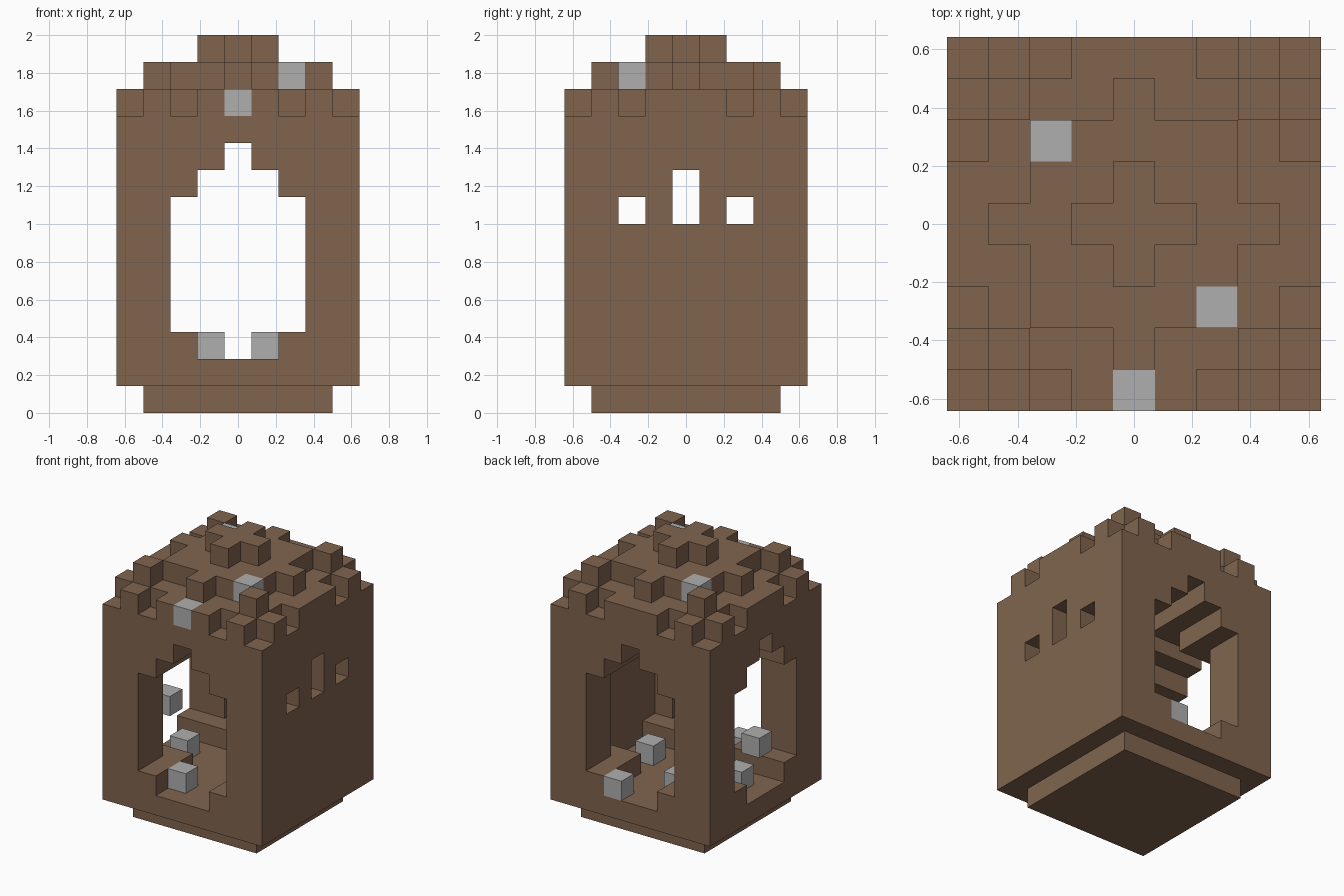
import bpy, bmesh
from mathutils import Vector

if "Cube" in bpy.data.objects:
    bpy.data.objects.remove(bpy.data.objects["Cube"], do_unlink=True)

U = 1 / 7          # edge of one block
N = 9              # blocks along each side
MID = N // 2


def material(name, color):
    m = bpy.data.materials.new(name)
    m.use_nodes = True
    m.diffuse_color = (*color, 1)
    m.node_tree.nodes["Principled BSDF"].inputs["Base Color"].default_value = (*color, 1)
    return m


brown = material("clay brown", (0.216, 0.127, 0.076))
grey = material("stone grey", (0.43, 0.43, 0.43))

grid = [(i, j) for i in range(N) for j in range(N)]


def offsets(i, j):
    return abs(i - MID), abs(j - MID)


# Half width of the crossing passages on each layer
reach = {2: 1, 3: 2, 4: 2, 5: 2, 6: 2, 7: 2, 8: 1, 9: 0}
windows = {(2, 7), (4, 7), (6, 7), (4, 8)}


def is_wall(i, j, k):
    if k not in reach:
        return True
    if i == N - 1:                       # side wall with three small windows
        return (j, k) not in windows
    u, v = offsets(i, j)
    return min(u, v) > reach[k]          # elsewhere the passages cross


def roof_top(i, j):
    u, v = sorted(offsets(i, j))
    d = u + v
    if u == v == 3:                      # raised corner blocks
        return 12
    if (u, v) == (2, 2):
        return 12
    if d in (6, 8):                      # gaps in the rim
        return 10
    return max(11, 13 - d // 2)


# Blocks of each part
foot = {(i, j, 0) for i, j in grid if max(offsets(i, j)) < MID}
walls = {(i, j, k) for i, j in grid for k in range(1, 11) if is_wall(i, j, k)}
roof = {(i, j, k) for i, j in grid for k in range(11, roof_top(i, j) + 1)}
roof_stones = {(4, 0, 11), (6, 2, 12), (2, 6, 12)}
floor_stones = {(3, 1, 2), (1, 4, 2), (5, 8, 2), (6, 4, 2), (3, 6, 2)}
hanging_stone = {(0, 4, 4)}
roof -= roof_stones
solid = foot | walls | roof | roof_stones | floor_stones | hanging_stone


def build(name, cells, mat):
    """Make one mesh from the exposed sides of the given blocks."""
    bm = bmesh.new()
    for c in sorted(cells):
        center = Vector(((c[0] - MID) * U, (c[1] - MID) * U, (c[2] + 0.5) * U))
        for axis in range(3):
            for sign in (-1, 1):
                n = list(c)
                n[axis] += sign
                if tuple(n) in solid:
                    continue
                out, a, b = Vector(), Vector(), Vector()
                out[axis] = sign * U / 2
                a[(axis + 1) % 3] = U / 2
                b[(axis + 2) % 3] = sign * U / 2
                corners = (-a - b, a - b, a + b, b - a)
                bm.faces.new([bm.verts.new(center + out + p) for p in corners])
    bmesh.ops.remove_doubles(bm, verts=bm.verts, dist=U / 100)
    mesh = bpy.data.meshes.new(name)
    bm.to_mesh(mesh)
    bm.free()
    mesh.materials.append(mat)
    obj = bpy.data.objects.new(name, mesh)
    bpy.context.collection.objects.link(obj)


build("foot", foot, brown)
build("walls", walls, brown)
build("stepped_roof", roof, brown)
build("roof_stones", roof_stones, grey)
build("floor_stones", floor_stones, grey)
build("hanging_stone", hanging_stone, grey)
